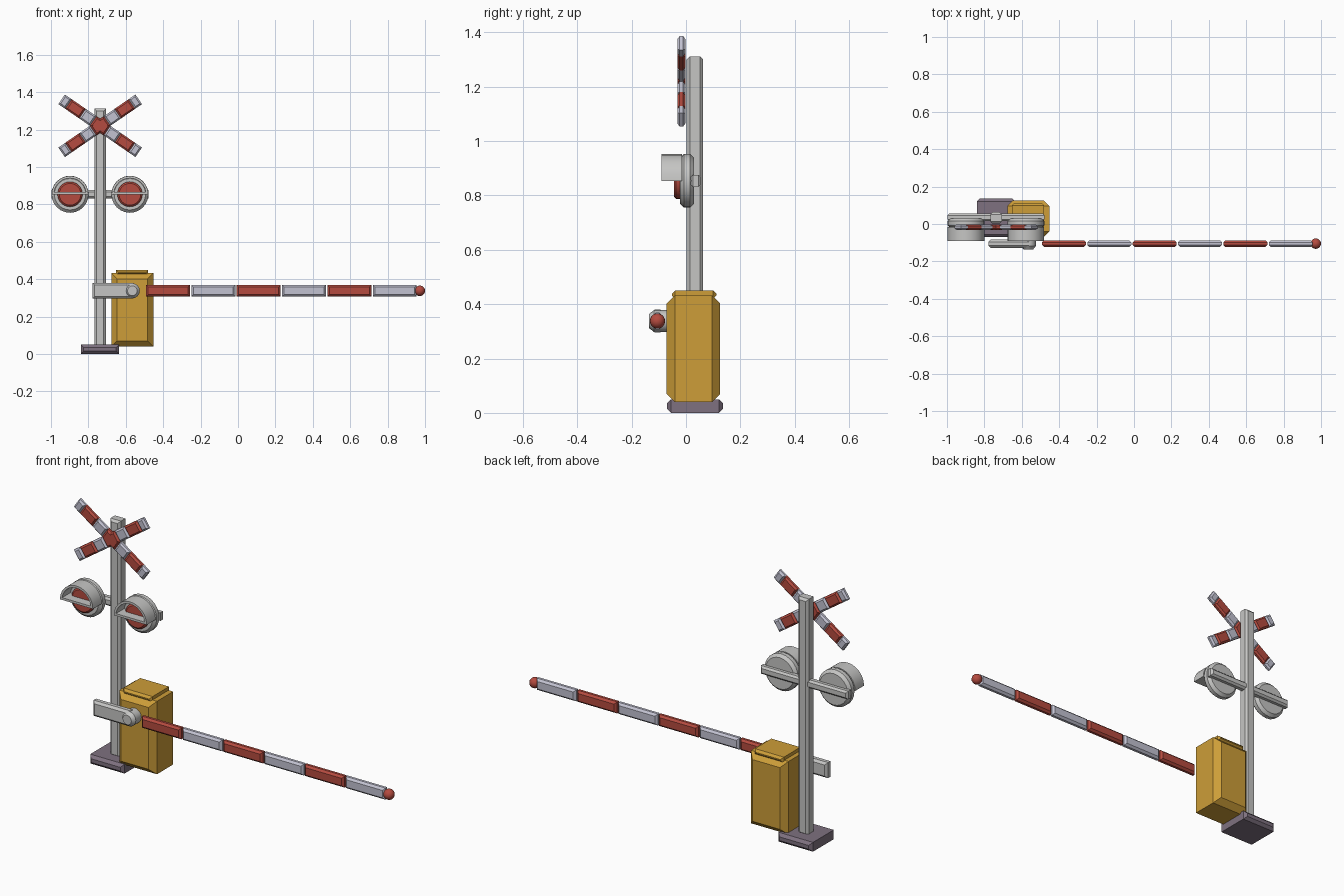
import bpy, bmesh, math
from mathutils import Matrix

if "Cube" in bpy.data.objects:
    bpy.data.objects.remove(bpy.data.objects["Cube"])


def material(name, rgb):
    m = bpy.data.materials.new(name)
    m.diffuse_color = (*rgb, 1)
    m.use_nodes = True
    m.node_tree.nodes["Principled BSDF"].inputs["Base Color"].default_value = m.diffuse_color
    return m


GREY = material("light_grey", (0.56, 0.56, 0.55))
WHITE = material("cool_white", (0.54, 0.54, 0.64))
RED = material("signal_red", (0.46, 0.07, 0.05))
YELLOW = material("cabinet_yellow", (0.61, 0.34, 0.04))
BASE = material("base_purple_grey", (0.21, 0.165, 0.215))


def finish(name, bm, mat, smooth=False):
    bmesh.ops.recalc_face_normals(bm, faces=bm.faces)
    me = bpy.data.meshes.new(name)
    bm.to_mesh(me)
    bm.free()
    me.materials.append(mat)
    ob = bpy.data.objects.new(name, me)
    bpy.context.collection.objects.link(ob)
    if smooth:
        bpy.ops.object.select_all(action='DESELECT')
        ob.select_set(True)
        bpy.context.view_layer.objects.active = ob
        bpy.ops.object.shade_smooth_by_angle(angle=math.radians(30))
    return ob


def loft(bm, rings, closed=False):
    """Skin equal-length rings; cap the ends, or join last to first."""
    vs = [[bm.verts.new(p) for p in r] for r in rings]
    n = len(vs[0])
    pairs = list(zip(vs, vs[1:])) + ([(vs[-1], vs[0])] if closed else [])
    for a, b in pairs:
        for i in range(n):
            j = (i + 1) % n
            bm.faces.new((a[i], a[j], b[j], b[i]))
    if not closed:
        bm.faces.new(vs[0])
        bm.faces.new(vs[-1])


def slab(name, mat, x, y, z, c, matrix=None):
    """Block whose front and back faces are chamfered all round by c."""
    bm = bmesh.new()
    rings = []
    for yy, d in ((y[0], c), (y[0] + c, 0), (y[1] - c, 0), (y[1], c)):
        rings.append([(x[0] + d, yy, z[0] + d), (x[1] - d, yy, z[0] + d),
                      (x[1] - d, yy, z[1] - d), (x[0] + d, yy, z[1] - d)])
    loft(bm, rings)
    if matrix:
        bm.transform(matrix)
    return finish(name, bm, mat)


def lathe_y(name, mat, cx, cz, profile, n=24):
    """Round part turned about the y axis from (y, radius) pairs."""
    bm = bmesh.new()
    loft(bm, [[(cx + r * math.cos(math.tau * i / n), y,
                cz + r * math.sin(math.tau * i / n)) for i in range(n)]
              for y, r in profile])
    return finish(name, bm, mat, True)


def hood(name, mat, cx, cz, y0, y1, r, t, n=12):
    """Half-tube visor with a thin floor, open at the front."""
    def outline(y, rad, lift):
        a0 = math.asin(lift / rad)
        return [(cx + rad * math.cos(a0 + (math.pi - 2 * a0) * i / n), y,
                 cz + rad * math.sin(a0 + (math.pi - 2 * a0) * i / n))
                for i in range(n + 1)]
    bm = bmesh.new()
    loft(bm, [outline(y0, r, 0), outline(y1, r, 0),
              outline(y1, r - t, t), outline(y0, r - t, t)], closed=True)
    return finish(name, bm, mat, True)


PX = -0.737   # pole centre

# Base, pole and cabinet
slab("base", BASE, (-0.84, -0.636), (-0.07, 0.136), (0, 0.05), 0.015)
slab("pole", GREY, (PX - 0.031, PX + 0.031), (0.002, 0.063), (0.04, 1.312), 0.012)
slab("cabinet", YELLOW, (-0.677, -0.453), (-0.071, 0.126), (0.04, 0.432), 0.03)
slab("cabinet_lid", YELLOW, (-0.652, -0.48), (-0.052, 0.112), (0.42, 0.45), 0.012)

# Signal lamps on a crossbar
LZ = 0.854
slab("lamp_crossbar", GREY, (-0.998, -0.478), (0.015, 0.056), (LZ - 0.022, LZ + 0.022), 0.01)
for side, lx in (("left", -0.898), ("right", -0.578)):
    lathe_y(side + "_lamp_disc", GREY, lx, LZ,
            [(-0.022, 0.084), (-0.007, 0.099), (0.015, 0.099), (0.03, 0.084)])
    lathe_y(side + "_lamp_lens", RED, lx, LZ,
            [(-0.015, 0.067), (-0.036, 0.067), (-0.044, 0.058)])
    hood(side + "_lamp_hood", GREY, lx, LZ, -0.09, -0.015, 0.098, 0.012)

# Crossed warning boards, each split into colour bands
bands = [(-0.25, -0.205, WHITE), (-0.205, -0.115, RED), (-0.115, -0.045, WHITE),
         (-0.045, 0.045, RED),
         (0.045, 0.115, WHITE), (0.115, 0.205, RED), (0.205, 0.25, WHITE)]
for side, sign in (("rising", -1), ("falling", 1)):
    m = (Matrix.Translation((PX, -0.017, 1.22))
         @ Matrix.Rotation(sign * math.radians(34.5), 4, 'Y'))
    for i, (a, b, mat) in enumerate(bands):
        slab(f"{side}_board_band_{i + 1}", mat, (a, b), (-0.015, 0.015),
             (-0.031, 0.031), 0.009, m)

# Barrier: counterweight, pivot, striped arm and end ball
AY, AZ = -0.105, 0.338
slab("counterweight", GREY, (-0.778, -0.56), (AY - 0.022, AY + 0.022),
     (AZ - 0.042, AZ + 0.042), 0.012)
lathe_y("pivot_hub", GREY, -0.565, AZ,
        [(-0.06, 0.04), (-0.118, 0.04), (-0.136, 0.026)], 16)
for i in range(6):
    x0 = -0.492 + i * 0.2425
    slab(f"arm_stripe_{i + 1}", WHITE if i % 2 else RED, (x0, x0 + 0.235),
         (AY - 0.018, AY + 0.018), (AZ - 0.031, AZ + 0.031), 0.011)
bm = bmesh.new()
bmesh.ops.create_uvsphere(bm, u_segments=16, v_segments=10, radius=0.028)
bm.transform(Matrix.Translation((0.972, AY, AZ)))
finish("arm_end_ball", bm, RED, True)
